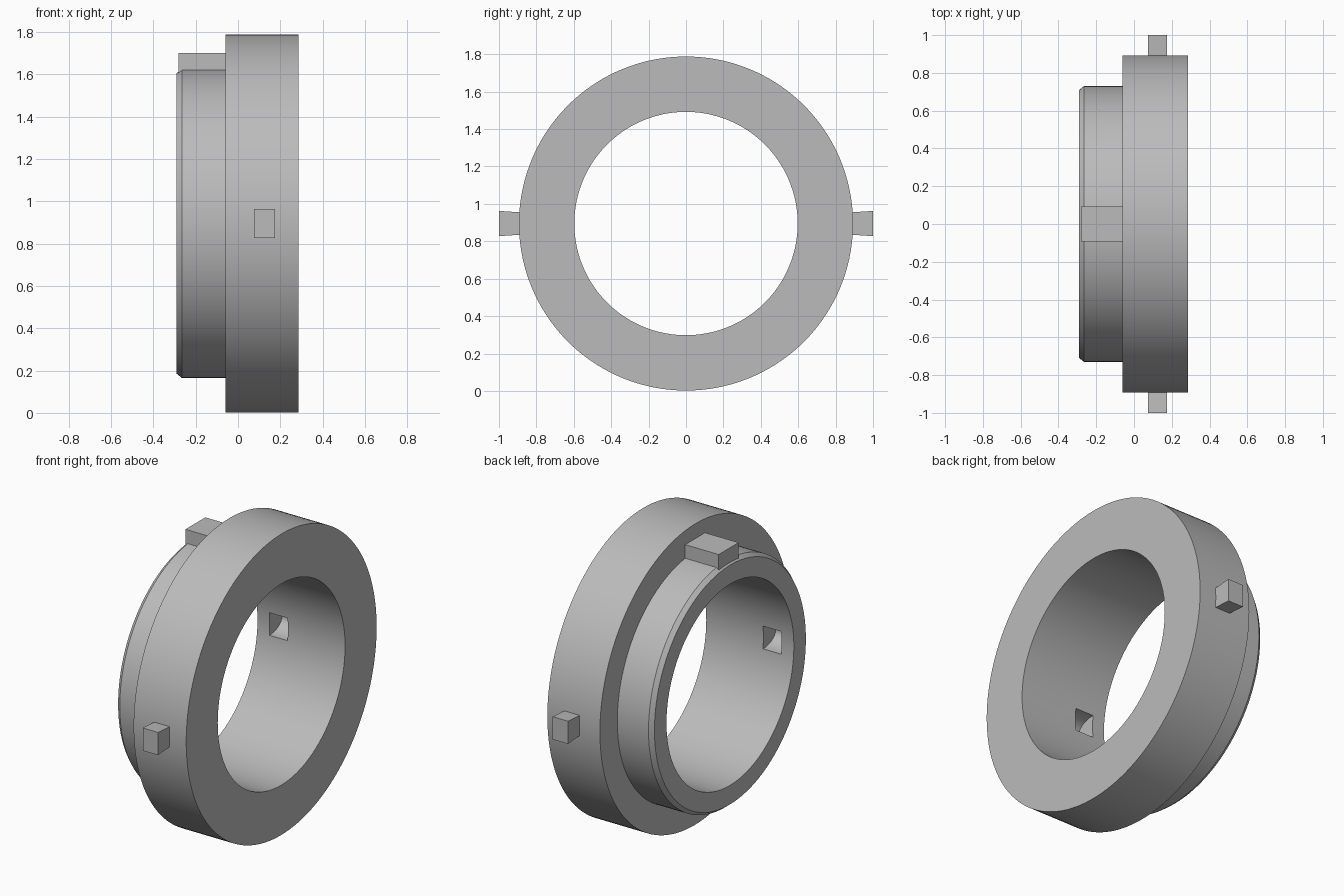
import bpy, bmesh, math
from mathutils import Matrix, Vector

if "Cube" in bpy.data.objects:
    bpy.data.objects.remove(bpy.data.objects["Cube"], do_unlink=True)

CZ = 0.895      # height of the ring axis
BORE = 0.597
SEGS = 144

grey = bpy.data.materials.new("plain grey")
grey.use_nodes = True
colour = (0.5, 0.5, 0.5, 1)
grey.diffuse_color = colour
grey.node_tree.nodes["Principled BSDF"].inputs["Base Color"].default_value = colour


def finish(name, bm):
    bmesh.ops.recalc_face_normals(bm, faces=bm.faces)
    mesh = bpy.data.meshes.new(name)
    bm.to_mesh(mesh)
    bm.free()
    mesh.materials.append(grey)
    obj = bpy.data.objects.new(name, mesh)
    bpy.context.collection.objects.link(obj)
    return obj


def activate(obj):
    bpy.ops.object.select_all(action='DESELECT')
    obj.select_set(True)
    bpy.context.view_layer.objects.active = obj


def lathe(name, profile):
    """Revolve a closed (x, radius) profile about the ring axis."""
    bm = bmesh.new()
    rings = []
    for i in range(SEGS):
        a = 2 * math.pi * i / SEGS
        rings.append([bm.verts.new((x, r * math.cos(a), CZ + r * math.sin(a)))
                      for x, r in profile])
    n = len(profile)
    for i in range(SEGS):
        p, q = rings[i], rings[(i + 1) % SEGS]
        for j in range(n):
            k = (j + 1) % n
            bm.faces.new((p[j], p[k], q[k], q[j]))
    return finish(name, bm)


def block(name, x0, x1, y0, y1, z0, z1, taper=False):
    """Box; with taper its height follows radial lines from the axis."""
    bm = bmesh.new()
    bmesh.ops.create_cube(bm, size=1)
    for v in bm.verts:
        y = y1 if v.co.y > 0 else y0
        z = z1 if v.co.z > 0 else z0
        if taper:
            z = CZ + (z - CZ) * abs(y)
        v.co = Vector((x1 if v.co.x > 0 else x0, y, z))
    return finish(name, bm)


# Wide flange and chamfered collar, one stepped ring
ring = lathe("stepped_ring", [
    (0.285, BORE), (0.285, 0.893), (-0.06, 0.893), (-0.06, 0.73),
    (-0.265, 0.73), (-0.29, 0.71), (-0.29, BORE)])

# Rounded pockets in the bore, inside the collar
for side in (-1, 1):
    bm = bmesh.new()
    bmesh.ops.create_cone(bm, cap_ends=True, segments=48, radius1=1, radius2=1, depth=0.12)
    bm.transform(Matrix.Translation((-0.15, side * BORE, CZ))
                 @ Matrix.Diagonal((1, 0.115, 0.0675, 1))
                 @ Matrix.Rotation(math.pi / 2, 4, 'Y'))
    cutter = finish("pocket_cutter", bm)
    cutter.hide_render = True
    mod = ring.modifiers.new("pocket", 'BOOLEAN')
    mod.operation = 'DIFFERENCE'
    mod.solver = 'EXACT'
    mod.object = cutter
    activate(ring)
    bpy.ops.object.modifier_apply(modifier=mod.name)
    bpy.data.objects.remove(cutter, do_unlink=True)

activate(ring)
bpy.ops.object.shade_smooth_by_angle(angle=math.radians(25))

# Key on top of the collar
block("top_key", -0.28, -0.055, -0.093, 0.093, 1.56, 1.70)

# Pegs on the front and back of the flange
for name, side in (("front_peg", -1), ("back_peg", 1)):
    ends = sorted((side * 0.87, side * 1.0))
    block(name, 0.075, 0.175, ends[0], ends[1], CZ - 0.0675, CZ + 0.0675, taper=True)
